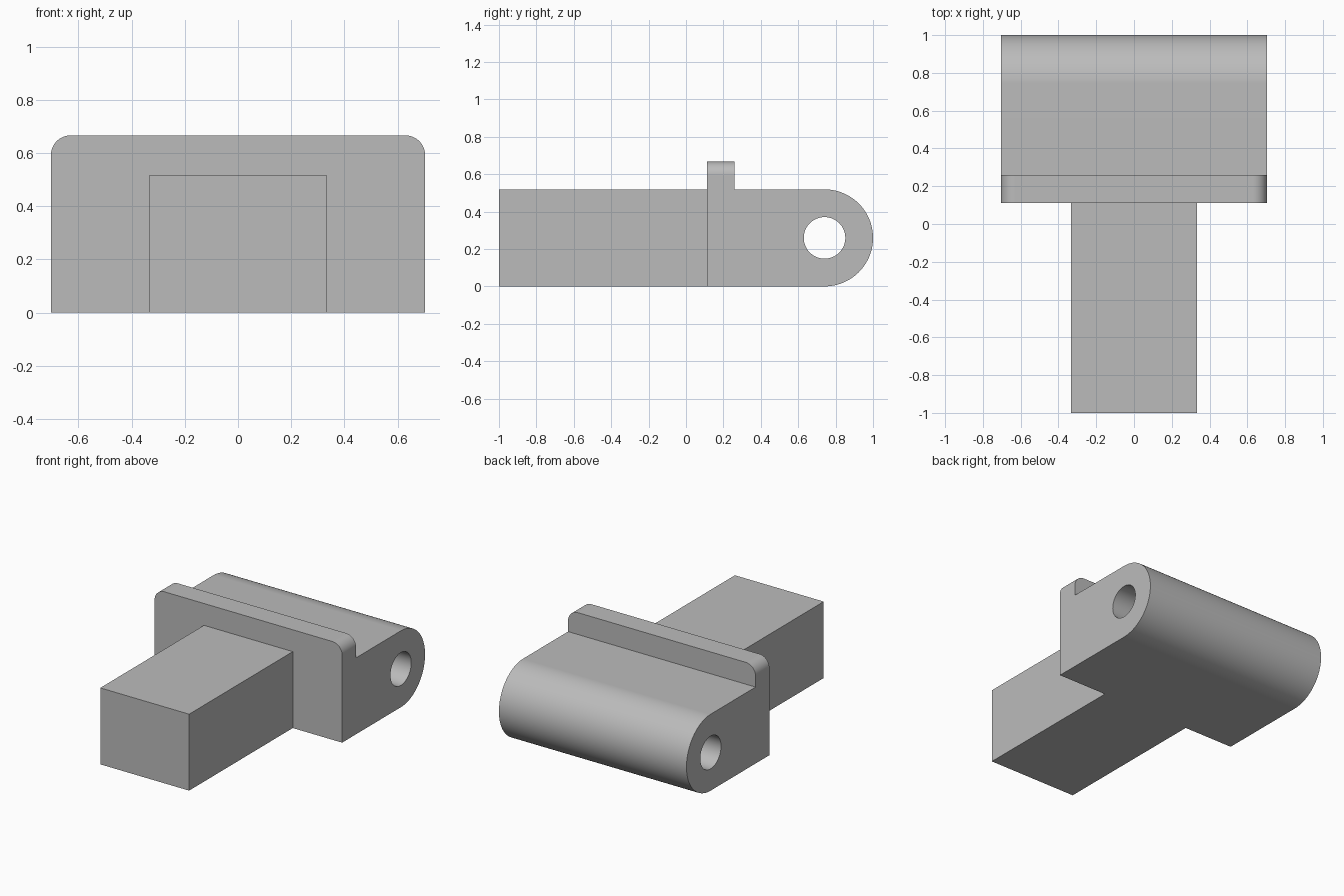
import bpy, bmesh, math
from mathutils import Vector

if "Cube" in bpy.data.objects:
    bpy.data.objects.remove(bpy.data.objects["Cube"], do_unlink=True)

U = 1 / 27  # one design unit: the whole length is 54 units

grey = bpy.data.materials.new("plain grey")
grey.use_nodes = True
COLOUR = (0.5, 0.5, 0.5, 1)
grey.diffuse_color = COLOUR
grey.node_tree.nodes["Principled BSDF"].inputs["Base Color"].default_value = COLOUR


def arc(a, b, radius, start, end, steps):
    """Points on an arc about (a, b), angles in degrees."""
    angles = [math.radians(start + (end - start) * i / steps) for i in range(steps + 1)]
    return [(a + radius * math.cos(t), b + radius * math.sin(t)) for t in angles]


def extrude(name, profile, axis, low, high):
    """Closed prism from a profile in the plane across the axis ('x' or 'y')."""
    place = {"x": lambda a, b: (low, a, b), "y": lambda a, b: (a, low, b)}[axis]
    bm = bmesh.new()
    face = bm.faces.new([bm.verts.new(Vector(place(a, b)) * U) for a, b in profile])
    side = bmesh.ops.extrude_face_region(bm, geom=[face])["geom"]
    step = Vector((high - low, 0, 0) if axis == "x" else (0, high - low, 0)) * U
    bmesh.ops.translate(bm, vec=step, verts=[g for g in side if isinstance(g, bmesh.types.BMVert)])
    bmesh.ops.recalc_face_normals(bm, faces=bm.faces)
    mesh = bpy.data.meshes.new(name)
    bm.to_mesh(mesh)
    bm.free()
    mesh.materials.append(grey)
    obj = bpy.data.objects.new(name, mesh)
    bpy.context.collection.objects.link(obj)
    return obj


def combine(target, other, operation):
    """Apply an exact boolean and drop the helper."""
    mod = target.modifiers.new("combine", "BOOLEAN")
    mod.operation, mod.object, mod.solver = operation, other, "EXACT"
    bpy.context.view_layer.objects.active = target
    bpy.ops.object.modifier_apply(modifier=mod.name)
    bpy.data.objects.remove(other, do_unlink=True)


# Hinge block with a fully rounded back end
body = extrude("hinge_body", [(5, 0)] + arc(20, 7, 7, -90, 90, 48) + [(5, 14)], "x", -19, 19)

# Flange plate with rounded upper corners
flange = extrude("flange", [(-19, 0), (19, 0)] + arc(17, 16, 2, 0, 90, 16)
                 + arc(-17, 16, 2, 90, 180, 16), "y", 3, 7)
combine(body, flange, "UNION")

# Square-ended tongue at the front
tongue = extrude("tongue", [(-9, 0), (9, 0), (9, 14), (-9, 14)], "y", -27, 5)
combine(body, tongue, "UNION")

# Pin hole through the hinge block
pin = extrude("pin_cutter", arc(20, 7, 3, 0, 360, 64)[:-1], "x", -21, 21)
pin.hide_render = True
combine(body, pin, "DIFFERENCE")

# Merge coplanar faces
bm = bmesh.new()
bm.from_mesh(body.data)
bmesh.ops.remove_doubles(bm, verts=bm.verts, dist=1e-5)
bmesh.ops.dissolve_limit(bm, angle_limit=math.radians(0.5), verts=bm.verts, edges=bm.edges)
bm.to_mesh(body.data)
bm.free()

# Smooth curves, crisp edges and level flat faces
body.select_set(True)
bpy.context.view_layer.objects.active = body
bpy.ops.object.shade_smooth_by_angle(angle=math.radians(30))
normals = body.modifiers.new("level_flats", "WEIGHTED_NORMAL")
normals.keep_sharp = True
